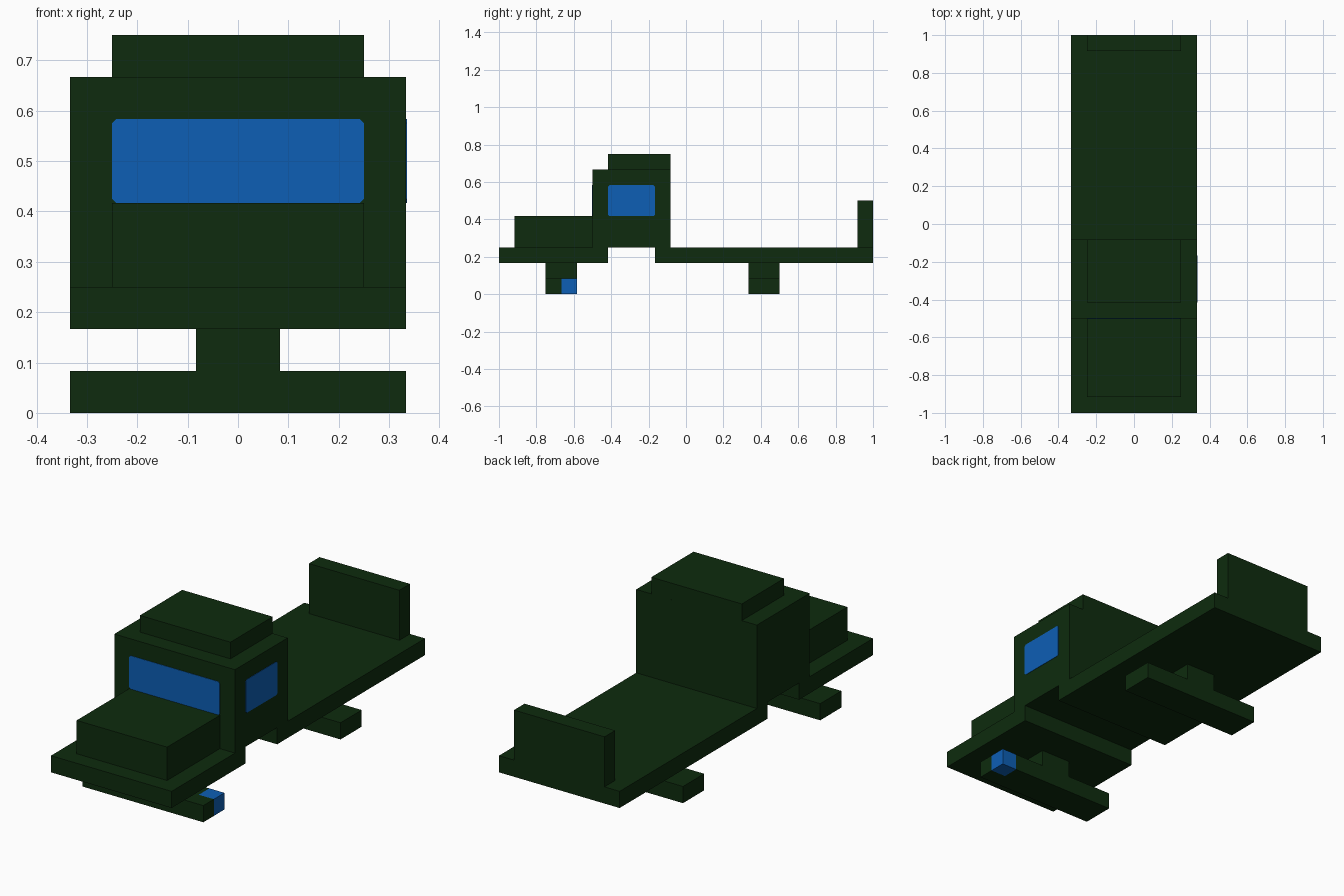
import bpy, bmesh

if "Cube" in bpy.data.objects:
    bpy.data.objects.remove(bpy.data.objects["Cube"])

U = 1 / 12  # block size of the model


def material(name, rgb):
    m = bpy.data.materials.new(name)
    m.diffuse_color = (*rgb, 1)
    m.use_nodes = True
    m.node_tree.nodes["Principled BSDF"].inputs["Base Color"].default_value = m.diffuse_color
    return m


GREEN = material("dark_green", (0.0044, 0.0245, 0.0044))
BLUE = material("blue", (0.004, 0.114, 0.462))


def prism(name, mat, profile, offset):
    """Flat profile of 3D points swept along offset."""
    bm = bmesh.new()
    face = bm.faces.new([bm.verts.new(p) for p in profile])
    res = bmesh.ops.extrude_face_region(bm, geom=[face], use_keep_orig=True)
    moved = [g for g in res["geom"] if isinstance(g, bmesh.types.BMVert)]
    bmesh.ops.translate(bm, verts=moved, vec=offset)
    bmesh.ops.recalc_face_normals(bm, faces=bm.faces)
    mesh = bpy.data.meshes.new(name)
    bm.to_mesh(mesh)
    bm.free()
    mesh.materials.append(mat)
    obj = bpy.data.objects.new(name, mesh)
    bpy.context.collection.objects.link(obj)
    return obj


def box(name, mat, x, y, z):
    """Box from block-unit ranges."""
    x, y, z = ([v * U for v in r] for r in (x, y, z))
    base = [(x[0], y[0], z[0]), (x[1], y[0], z[0]), (x[1], y[1], z[0]), (x[0], y[1], z[0])]
    return prism(name, mat, base, (0, 0, z[1] - z[0]))


def pane_outline(a0, a1, b0, b1, c=0.008):
    """Rectangle with clipped corners."""
    return [(a0 + c, b0), (a1 - c, b0), (a1, b0 + c), (a1, b1 - c),
            (a1 - c, b1), (a0 + c, b1), (a0, b1 - c), (a0, b0 + c)]


# Chassis, open under the cab
box("front_deck", GREEN, (-4, 4), (-12, -5), (2, 3))
box("cargo_bed", GREEN, (-4, 4), (-2, 12), (2, 3))

# Body
box("hood", GREEN, (-3, 3), (-11, -6), (3, 5))
box("cab", GREEN, (-4, 4), (-6, -1), (3, 8))
box("roof", GREEN, (-3, 3), (-5, -1), (8, 9))
box("tailgate", GREEN, (-3, 3), (11, 12), (3, 6))

# Windows, only on the front and the right side
T = 0.002
prism("windshield", BLUE,
      [(a, -6 * U, b) for a, b in pane_outline(-3 * U, 3 * U, 5 * U, 7 * U)], (0, -T, 0))
prism("side_window", BLUE,
      [(4 * U, a, b) for a, b in pane_outline(-5 * U, -2 * U, 5 * U, 7 * U)], (T, 0, 0))

# Axles with posts; the front one is notched for the blue block
for name, y in (("front", -9), ("rear", 4)):
    box(name + "_axle_post", GREEN, (-1, 1), (y, y + 2), (1, 2))
box("rear_axle", GREEN, (-4, 4), (4, 6), (0, 1))
notched = [(-4, -9), (4, -9), (4, -8), (3, -8), (3, -7), (-4, -7)]
prism("front_axle", GREEN, [(x * U, y * U, 0) for x, y in notched], (0, 0, U))
box("axle_block", BLUE, (3, 4), (-8, -7), (0, 1))
